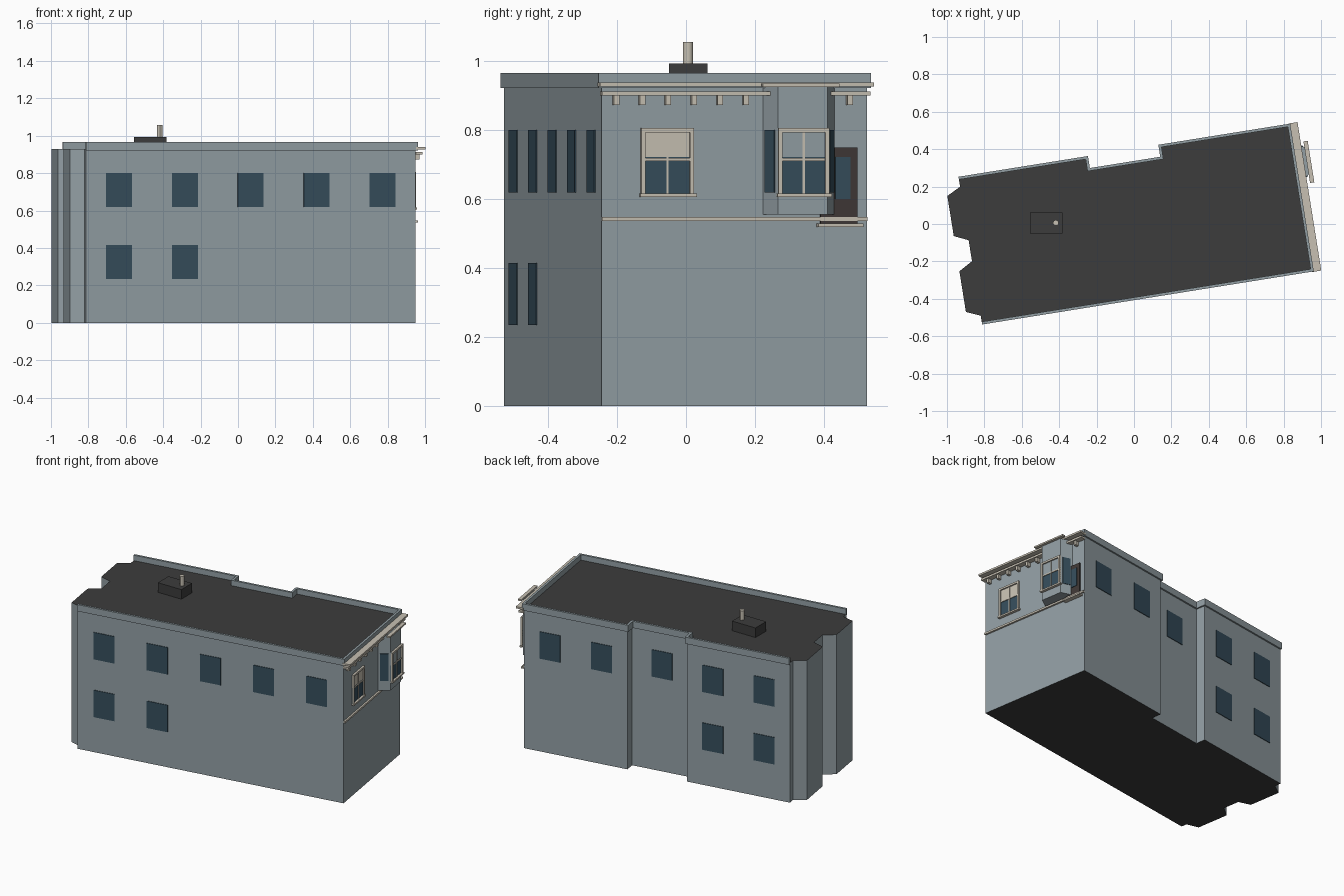
import bpy, bmesh, math
from mathutils import Matrix, Vector

if "Cube" in bpy.data.objects:
    bpy.data.objects.remove(bpy.data.objects["Cube"])

# Local frame: u runs along the long wall (0 at the facade), v runs along the facade
FRAME = Matrix.Translation((0.95, -0.245, 0)) @ Matrix.Rotation(math.radians(9.1), 4, 'Z')
IDENT = Matrix.Identity(4)


def material(name, rgb):
    m = bpy.data.materials.new(name)
    m.diffuse_color = (*rgb, 1)
    m.use_nodes = True
    m.node_tree.nodes["Principled BSDF"].inputs["Base Color"].default_value = m.diffuse_color
    return m


WALL = material("blue_grey_wall", (0.29, 0.345, 0.37))
ROOF = material("dark_roof", (0.045, 0.045, 0.045))
GLASS = material("dark_blue_glass", (0.036, 0.075, 0.105))
CREAM = material("cream_trim", (0.57, 0.53, 0.45))
BROWN = material("dark_brown_door", (0.05, 0.04, 0.037))


def prisms(name, items, mat, cap=None, frame=FRAME):
    """Extrude each (outline, z0, z1) upward; cap colours horizontal faces."""
    bm = bmesh.new()
    for pts, z0, z1 in items:
        face = bm.faces.new([bm.verts.new((p[0], p[1], z0)) for p in pts])
        top = bmesh.ops.extrude_face_region(bm, geom=[face])["geom"]
        verts = [g for g in top if isinstance(g, bmesh.types.BMVert)]
        bmesh.ops.translate(bm, verts=verts, vec=(0, 0, z1 - z0))
    bmesh.ops.recalc_face_normals(bm, faces=bm.faces)
    for f in bm.faces:
        if cap and abs(f.normal.z) > 0.5:
            f.material_index = 1
    bm.transform(frame)
    me = bpy.data.meshes.new(name)
    bm.to_mesh(me)
    bm.free()
    me.materials.append(mat)
    if cap:
        me.materials.append(cap)
    ob = bpy.data.objects.new(name, me)
    bpy.context.collection.objects.link(ob)
    return ob


def box(u0, u1, v0, v1, z0, z1):
    return [(u0, v0), (u1, v0), (u1, v1), (u0, v1)], z0, z1


def offset_path(pts, d):
    """Mitred offset of an open path, to its right-hand side."""
    pts = [Vector(p) for p in pts]
    normals = [Vector(((b - a).y, -(b - a).x)).normalized() for a, b in zip(pts, pts[1:])]
    out = []
    for i, p in enumerate(pts):
        n0, n1 = normals[max(i - 1, 0)], normals[min(i, len(normals) - 1)]
        out.append(p + (n0 + n1) * d / (1 + n0.dot(n1)))
    return out


# Main block: notched back wall and two rear bays
L, D, N = -1.786, 0.78, 0.715
path = [(L, 0), (0, 0), (0, D), (-0.694, D), (-0.694, N), (-1.095, N), (-1.095, D), (L, D)]
rear = []
for a, b, c, d in [(0.736, 0.698, 0.481, 0.446), (0.333, 0.29, 0.07, 0.038)]:
    rear += [(L, a), (-1.861, b), (-1.861, c), (L, d)]
prisms("building_walls", [(path + rear, 0, 0.93)], WALL, ROOF)

# Parapet round three sides
outer, inner = offset_path(path, 0.01), offset_path(path, -0.005)
prisms("parapet", [(outer + inner[::-1], 0.922, 0.966)], WALL)

# Plain windows on the long walls
UP, LOW, W, T = (0.62, 0.80), (0.235, 0.415), 0.07, 0.004
plain = []
for i in range(5):
    u = L + (i + 0.5) * 0.357
    for z in [UP, LOW] if i < 2 else [UP]:
        plain.append(box(u - W, u + W, -T, 0.002, *z))
for u, v, rows in [(-0.174, D, [UP]), (-0.521, D, [UP]), (-0.895, N, [UP]),
                   (-1.268, D, [UP, LOW]), (-1.613, D, [UP, LOW])]:
    for z in rows:
        plain.append(box(u - W, u + W, v - 0.002, v + T, *z))
prisms("side_windows", plain, GLASS)

# Facade bay with canted sides
B = 0.07
bay = [(-0.005, 0.474), (0, 0.474), (B, 0.507), (B, 0.652), (0, 0.685), (-0.005, 0.685)]
prisms("bay", [(bay, 0.555, 0.926)], WALL)
cants = []
for a, b in [(bay[1], bay[2]), (bay[3], bay[4])]:
    a, b = Vector(a), Vector(b)
    cants.append((offset_path([a.lerp(b, .18), a.lerp(b, .82)], T)
                  + [a.lerp(b, .82), a.lerp(b, .18)], *UP))
prisms("bay_side_windows", cants, GLASS)


# Sash windows with frame, meeting rail, centre bar and sill
def sash(name, u, v0, v1, upper):
    z0, z1, f, m = 0.614, 0.806, 0.012, (v0 + v1) / 2
    prisms(name + "_lower_pane", [box(u, u + 0.004, v0, v1, z0, 0.722)], GLASS)
    prisms(name + "_upper_pane", [box(u, u + 0.004, v0, v1, 0.722, z1)], upper)
    prisms(name + "_frame", [
        box(u, u + 0.013, v0, v0 + f, z0, z1), box(u, u + 0.013, v1 - f, v1, z0, z1),
        box(u, u + 0.013, v0 + f, v1 - f, z1 - f, z1),
        box(u, u + 0.009, v0 + f, v1 - f, 0.711, 0.719),
        box(u, u + 0.008, m - 0.003, m + 0.003, z0, z1 - f),
        box(u, u + 0.018, v0 - 0.004, v1 + 0.007, 0.606, z0 + 0.002)], CREAM)


sash("facade_window", 0, 0.115, 0.27, CREAM)
sash("bay_window", B, 0.507, 0.656, WALL)

# Door beside the bay, with its glass and ledge
prisms("door", [box(0, 0.009, 0.642, 0.75, 0.53, 0.75)], BROWN)
prisms("door_glass", [box(0.009, 0.012, 0.685, 0.73, 0.60, 0.722)], GLASS)
prisms("door_ledge", [box(0, 0.03, 0.632, 0.764, 0.52, 0.53)], CREAM)

# Facade trim: belt course, cornice strips and brackets
prisms("belt_course", [box(0, 0.012, 0, D, 0.536, 0.548)], CREAM)
prisms("cornice", [box(0, 0.05, -0.012, D + 0.012, 0.927, 0.939),
                   box(0, 0.035, -0.004, D + 0.005, 0.90, 0.913)], CREAM)
prisms("bay_cornice", [box(B - 0.005, B + 0.018, 0.46, 0.685, 0.926, 0.936)], CREAM)
prisms("cornice_brackets",
       [box(0, 0.026, 0.04 + k * 0.0763 - 0.008, 0.04 + k * 0.0763 + 0.008, 0.873, 0.90)
        for k in (0, 1, 2, 3, 4, 5, 9)], CREAM)

# Rooftop vent
prisms("vent_base", [box(-0.556, -0.383, -0.05, 0.062, 0.93, 0.994)], ROOF, frame=IDENT)
bpy.ops.mesh.primitive_cylinder_add(vertices=12, radius=0.015, depth=0.065,
                                    location=(-0.418, 0.006, 1.024))
pipe = bpy.context.object
pipe.name = "vent_pipe"
pipe.data.materials.append(CREAM)
bpy.ops.object.shade_smooth_by_angle()
